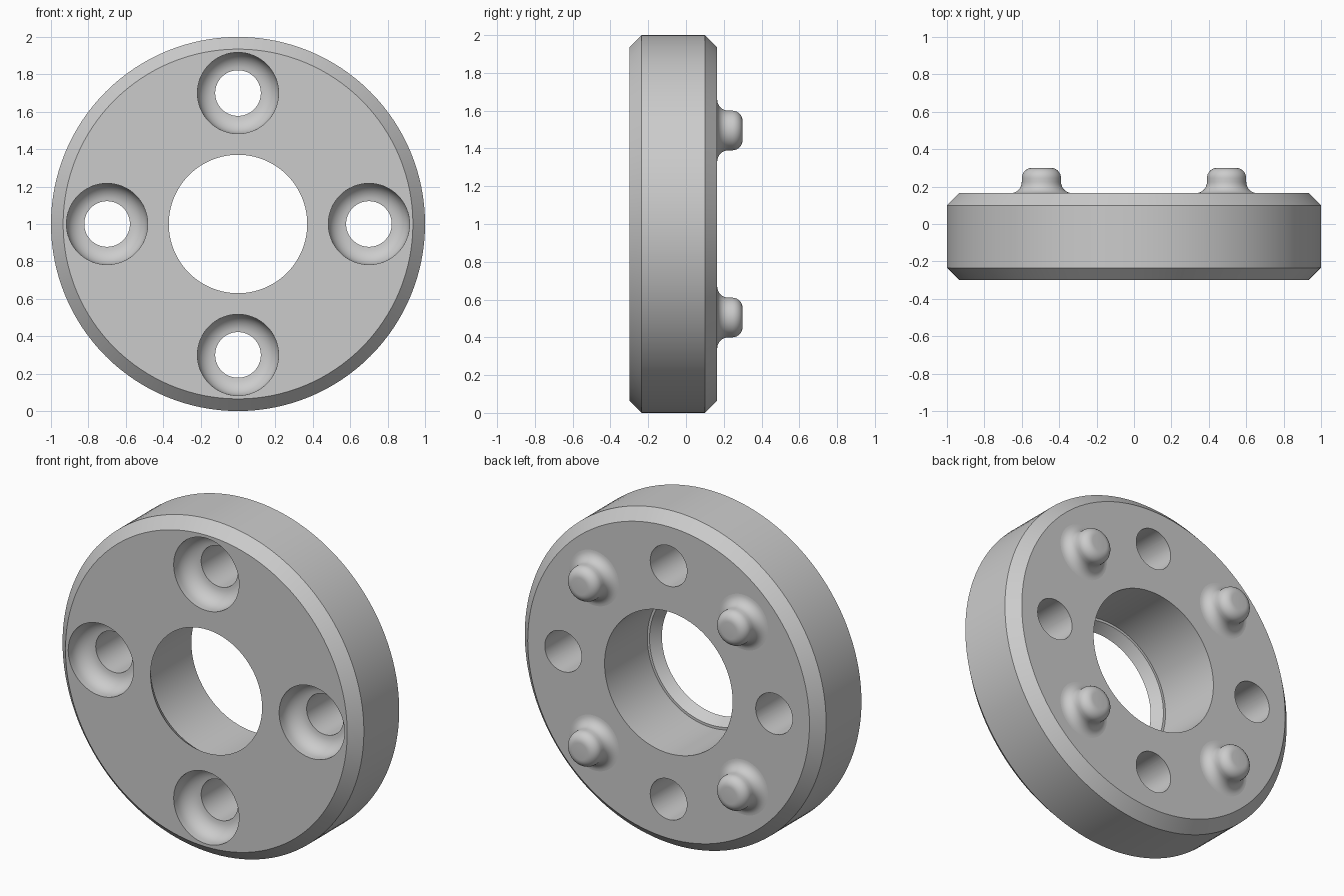
import bpy, bmesh, math
from mathutils import Matrix, Vector

if "Cube" in bpy.data.objects:
    bpy.data.objects.remove(bpy.data.objects["Cube"])

FRONT, BACK = -0.30, 0.165
CENTRE = Vector((0, 0, 1))
PITCH = 0.7          # radius of the ring of holes and pegs

grey = bpy.data.materials.new("plain grey")
grey.use_nodes = True
colour = (0.6, 0.6, 0.6, 1)
grey.diffuse_color = colour
grey.node_tree.nodes["Principled BSDF"].inputs["Base Color"].default_value = colour


def arc(r, y, radius, start, end, steps=8):
    """Profile points of a circular fillet, angles in degrees."""
    angles = [math.radians(start + (end - start) * i / steps) for i in range(steps + 1)]
    return [(r + radius * math.cos(a), y + radius * math.sin(a)) for a in angles]


def lathe(name, profile, centre, sides, closed=False):
    """Turn an (r, y) profile about the y axis; r = 0 closes an end."""
    bm = bmesh.new()
    verts = [bm.verts.new((r, y, 0)) for r, y in profile]
    pairs = list(zip(verts, verts[1:]))
    if closed:
        pairs.append((verts[-1], verts[0]))
    edges = [bm.edges.new(p) for p in pairs]
    bmesh.ops.spin(bm, geom=verts + edges, cent=(0, 0, 0), axis=(0, 1, 0),
                   angle=math.tau, steps=sides, use_merge=False)
    bmesh.ops.remove_doubles(bm, verts=bm.verts, dist=1e-5)
    bmesh.ops.recalc_face_normals(bm, faces=bm.faces)
    bmesh.ops.transform(bm, matrix=Matrix.Translation(centre), verts=bm.verts)
    mesh = bpy.data.meshes.new(name)
    bm.to_mesh(mesh)
    bm.free()
    mesh.materials.append(grey)
    obj = bpy.data.objects.new(name, mesh)
    bpy.context.collection.objects.link(obj)
    return obj


def ring_point(degrees):
    a = math.radians(degrees)
    return CENTRE + PITCH * Vector((math.cos(a), 0, math.sin(a)))


def activate(obj):
    bpy.ops.object.select_all(action='DESELECT')
    obj.select_set(True)
    bpy.context.view_layer.objects.active = obj


# Chamfered disc with a stepped bore that narrows to the front
chamfer = 0.065
disc = lathe("disc", [
    (0.37, FRONT), (1 - chamfer, FRONT), (1, FRONT + chamfer),
    (1, BACK - chamfer), (1 - chamfer, BACK), (0.425, BACK),
    (0.425, FRONT + 0.06), (0.41, FRONT + 0.06)], CENTRE, 128, closed=True)

# Round-bottomed bolt holes through the disc
hole_r, seat_r = 0.122, 0.217
seat = seat_r - hole_r
seat_profile = ([(0, FRONT - 0.1), (seat_r, FRONT - 0.1)]
                + arc(hole_r, FRONT + 0.03, seat, 0, 90)
                + [(hole_r, BACK + 0.1), (0, BACK + 0.1)])
cutters = [lathe("hole_cutter", seat_profile, ring_point(d), 64) for d in range(0, 360, 90)]
activate(disc)
for cutter in cutters:
    cutter.hide_render = True
    cut = disc.modifiers.new("bolt hole", 'BOOLEAN')
    cut.object, cut.operation, cut.solver = cutter, 'DIFFERENCE', 'EXACT'
    bpy.ops.object.modifier_apply(modifier=cut.name)
for cutter in cutters:
    bpy.data.objects.remove(cutter)

# Rounded pegs on the back, flared where they meet the disc
peg_r, flare, tip = 0.105, 0.06, 0.055
peg_profile = (arc(peg_r + flare, BACK + flare, flare, 270, 180)
               + arc(peg_r - tip, 0.30 - tip, tip, 0, 90) + [(0, 0.30)])
pegs = [lathe("peg", peg_profile, ring_point(d), 48) for d in range(45, 360, 90)]

for part in [disc] + pegs:
    activate(part)
    bpy.ops.object.shade_smooth_by_angle(angle=math.radians(30))
